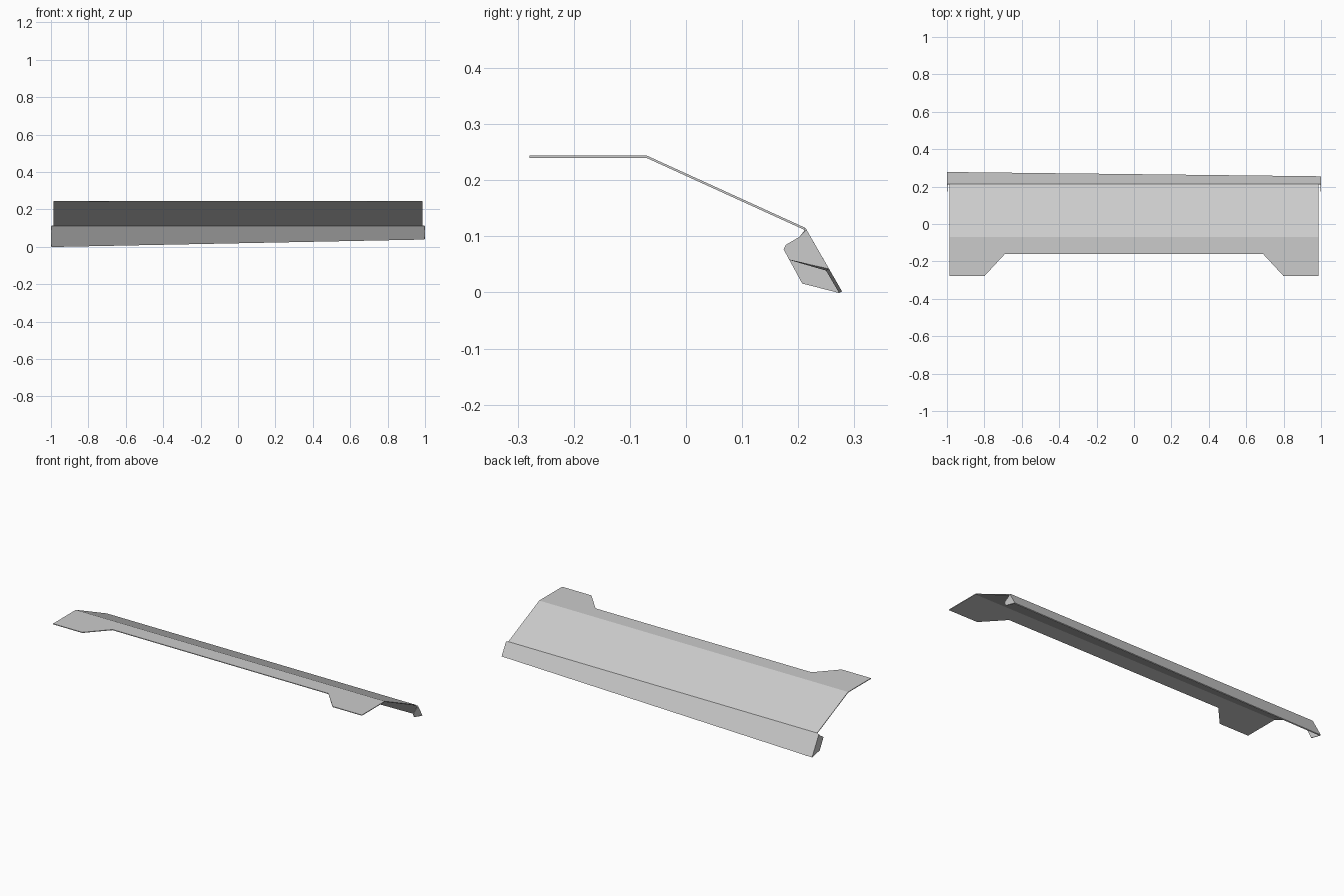
import bpy
import bmesh

cube = bpy.data.objects.get("Cube")
if cube:
    bpy.data.objects.remove(cube, do_unlink=True)

metal = bpy.data.materials.new("light_grey_metal")
metal.use_nodes = True
grey = (0.6, 0.6, 0.6, 1)
metal.diffuse_color = grey
metal.node_tree.nodes["Principled BSDF"].inputs["Base Color"].default_value = grey

HALF = 0.987          # half width of the panel
FRONT_FOLD = (-0.07, 0.244)
BACK_FOLD = (0.213, 0.115)

bm = bmesh.new()


def pair(x, yz):
    """Left and right vertices at the same y and z."""
    return [bm.verts.new((side * x, *yz)) for side in (-1, 1)]


# Fold lines
front_l, front_r = pair(HALF, FRONT_FOLD)
back_l, back_r = pair(HALF, BACK_FOLD)

# Flat front shelf with two lugs
z = FRONT_FOLD[1]
profile = [(HALF, -0.279), (0.80, -0.279), (0.69, -0.16)]
lugs = [pair(x, (y, z)) for x, y in profile]
bm.faces.new([front_r, front_l] + [p[0] for p in lugs] + [p[1] for p in reversed(lugs)])

# Sloping middle panel
bm.faces.new([front_l, front_r, back_r, back_l])

# Tapered rear flange
top_l, top_r = pair(1, (0.2147, 0.112))
low_r = bm.verts.new((1, 0.255, 0.042))
low_l = bm.verts.new((-1, 0.278, 0.002))
bm.faces.new([back_l, back_r, top_r, low_r, low_l, top_l])

# Folded end tabs
edge = [(0.202, 0.099), (0.178, 0.085), (0.174, 0.077)]
for x, top, low, corner in ((1, top_r, low_r, (0.184, 0.058)),
                            (-1, top_l, low_l, (0.207, 0.016))):
    outline = [low, top] + [bm.verts.new((x, *p)) for p in edge + [corner]]
    bm.faces.new(outline if x > 0 else outline[::-1])

bm.normal_update()
mesh = bpy.data.meshes.new("folded_panel")
bm.to_mesh(mesh)
bm.free()
mesh.materials.append(metal)
panel = bpy.data.objects.new("folded_panel", mesh)
bpy.context.collection.objects.link(panel)

# Sheet thickness, inwards from the outer skin
sheet = panel.modifiers.new("sheet_thickness", "SOLIDIFY")
sheet.thickness = 0.004
sheet.offset = -1
sheet.use_even_offset = True
